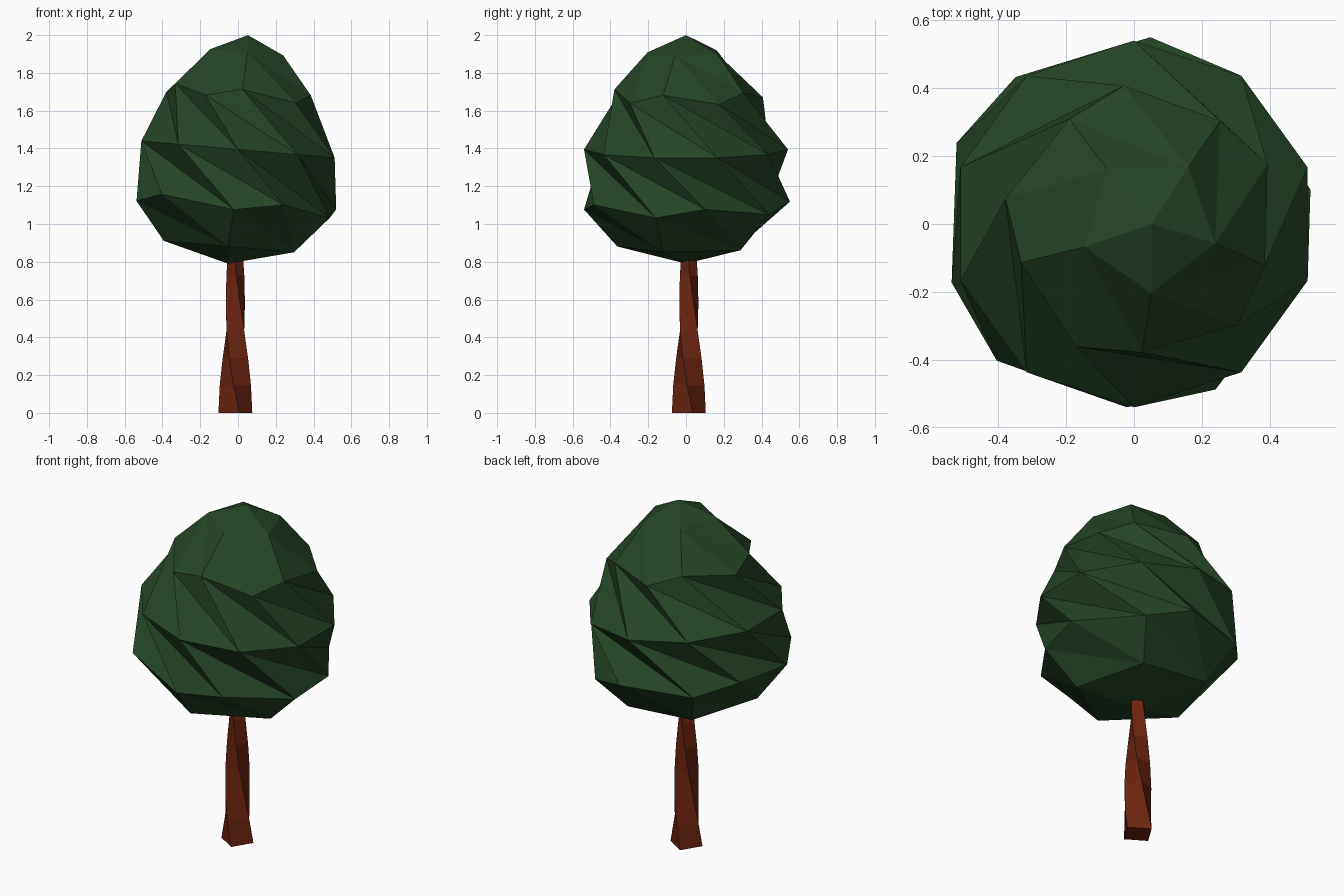
import bpy
import bmesh
from math import radians
from mathutils import Matrix, Vector

default_cube = bpy.data.objects.get("Cube")
if default_cube:
    bpy.data.objects.remove(default_cube, do_unlink=True)


def make_material(name, colour):
    material = bpy.data.materials.new(name)
    material.use_nodes = True
    material.diffuse_color = colour
    shader = material.node_tree.nodes["Principled BSDF"]
    shader.inputs["Base Color"].default_value = colour
    shader.inputs["Roughness"].default_value = 0.9
    return material


def make_object(name, mesh_builder, material):
    bmesh.ops.recalc_face_normals(mesh_builder, faces=mesh_builder.faces)
    mesh = bpy.data.meshes.new(name)
    mesh_builder.to_mesh(mesh)
    mesh_builder.free()
    mesh.materials.append(material)
    part = bpy.data.objects.new(name, mesh)
    bpy.context.collection.objects.link(part)
    return part


def twist_and_taper(point, twist, radius, slope):
    """Turn a point about z and scale it sideways, both in step with its height."""
    turned = Matrix.Rotation(radians(twist * point.z), 3, "Z") @ point
    width = radius + slope * point.z
    return Vector((turned.x * width, turned.y * width, point.z))


leaf_green = make_material("leaf green", (0.018, 0.06, 0.019, 1))
bark_brown = make_material("bark brown", (0.15, 0.017, 0.005, 1))

# Crown: a faceted ball, twisted, narrowed towards the top and leaning slightly
crown = bmesh.new()
bmesh.ops.create_icosphere(crown, subdivisions=2, radius=1)
lean = Matrix.Rotation(radians(5), 3, "Y")
for vert in crown.verts:
    shaped = twist_and_taper(vert.co, twist=-104, radius=0.54, slope=-0.18)
    shaped.z *= 0.607
    vert.co = lean @ shaped + Vector((0, 0, 1.395))
make_object("crown", crown, leaf_green)

# Trunk: a square post in stacked sections, twisted the same way
trunk = bmesh.new()
SECTION_HEIGHT = 0.145
SECTIONS = 6
rings = []
for level in range(SECTIONS + 1):
    ring = []
    for corner in range(4):
        direction = Matrix.Rotation(radians(13 + 90 * corner), 3, "Z") @ Vector((1, 0, 0))
        direction.z = level * SECTION_HEIGHT
        place = twist_and_taper(direction, twist=-132, radius=0.092, slope=-0.061)
        ring.append(trunk.verts.new(place + Vector((-0.014, 0.015, 0))))
    rings.append(ring)
for lower, upper in zip(rings, rings[1:]):
    for i in range(4):
        j = (i + 1) % 4
        trunk.faces.new((lower[i], lower[j], upper[j], upper[i]))
trunk.faces.new(rings[0])
trunk.faces.new(rings[-1])
make_object("trunk", trunk, bark_brown)
